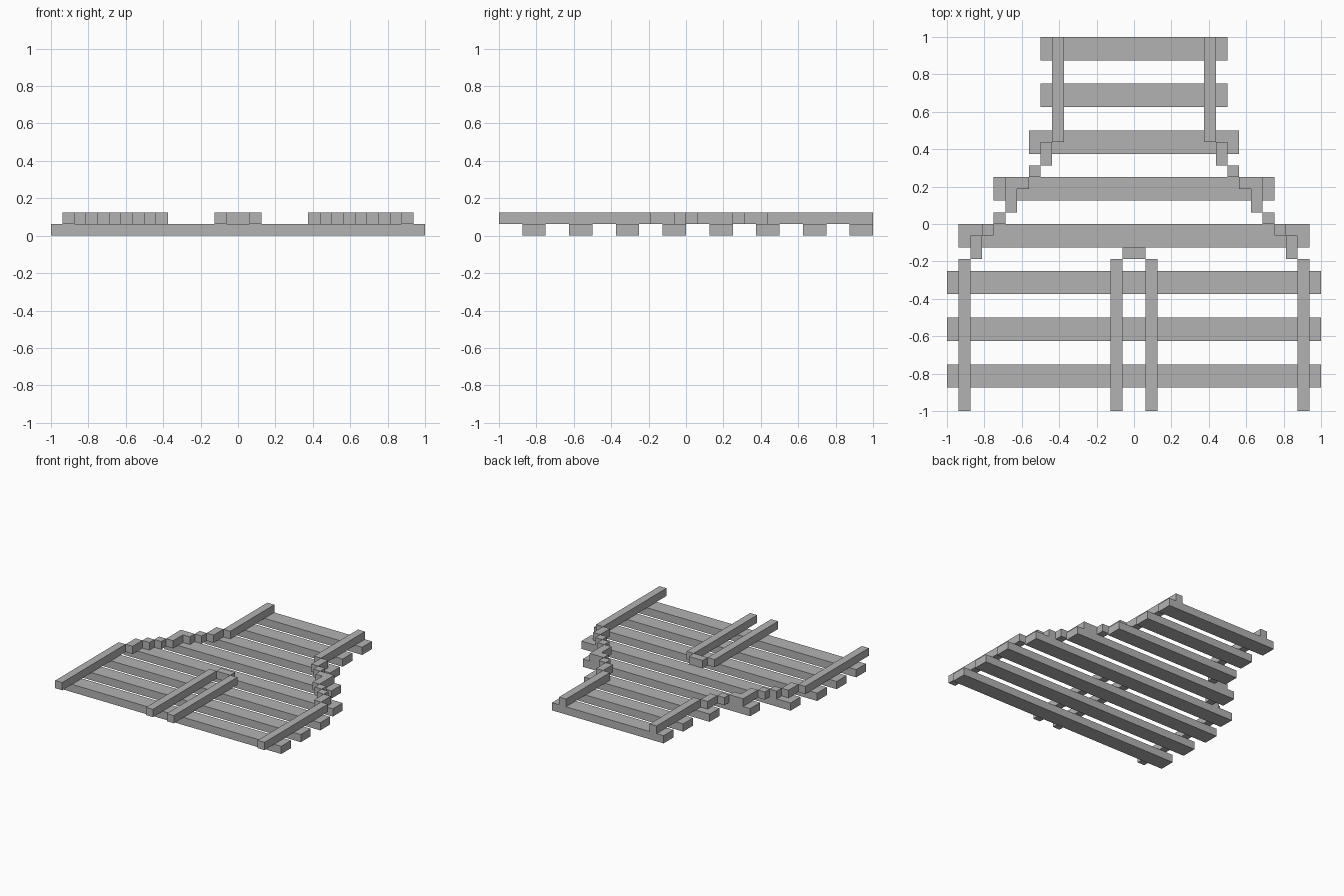
import bpy
import bmesh
from mathutils import Matrix, Vector

cube = bpy.data.objects.get("Cube")
if cube:
    bpy.data.objects.remove(cube, do_unlink=True)

U = 1 / 16  # one grid step; all boards are measured in these

gray = bpy.data.materials.new("plain gray")
gray.use_nodes = True
color = (0.45, 0.45, 0.45, 1)
gray.diffuse_color = color
gray.node_tree.nodes["Principled BSDF"].inputs["Base Color"].default_value = color


def board(name, x0, x1, y0, y1, level):
    """Box one step tall, standing on the given level."""
    bm = bmesh.new()
    bmesh.ops.create_cube(bm, size=1)
    size = Vector((x1 - x0, y1 - y0, 1)) * U
    centre = Vector(((x0 + x1) / 2, (y0 + y1) / 2, level + 0.5)) * U
    bm.transform(Matrix.Translation(centre) @ Matrix.Diagonal(size).to_4x4())
    mesh = bpy.data.meshes.new(name)
    bm.to_mesh(mesh)
    bm.free()
    mesh.materials.append(gray)
    obj = bpy.data.objects.new(name, mesh)
    bpy.context.collection.objects.link(obj)


def mirrored(name, x0, x1, y0, y1):
    """A matching pair of upper boards on the left and right."""
    board("left_" + name, x0, x1, y0, y1, 1)
    board("right_" + name, -x1, -x0, y0, y1, 1)


# Cross slats, from the narrow back to the wide front
for i, half in enumerate((8, 8, 9, 12, 15, 16, 16, 16)):
    back = 16 - 4 * i
    board(f"slat_{i + 1}", -half, half, back - 2, back, 0)

# Long straight rails
mirrored("back_rail", 6, 7, 7, 16)
mirrored("front_rail", 14, 15, -16, -3)
mirrored("centre_rail", 1, 2, -16, -3)
board("centre_rail_cap", -1, 1, -3, -2, 1)

# Stepped blocks joining the back rails to the front rails: x, near y, far y
steps = ((7, 5, 7), (8, 4, 5), (9, 3, 4), (10, 3, 4),
         (10, 1, 3), (11, 0, 1), (12, -1, 0), (13, -3, -1))
for i, (x, near, far) in enumerate(steps):
    mirrored(f"step_block_{i + 1}", x, x + 1, near, far)
